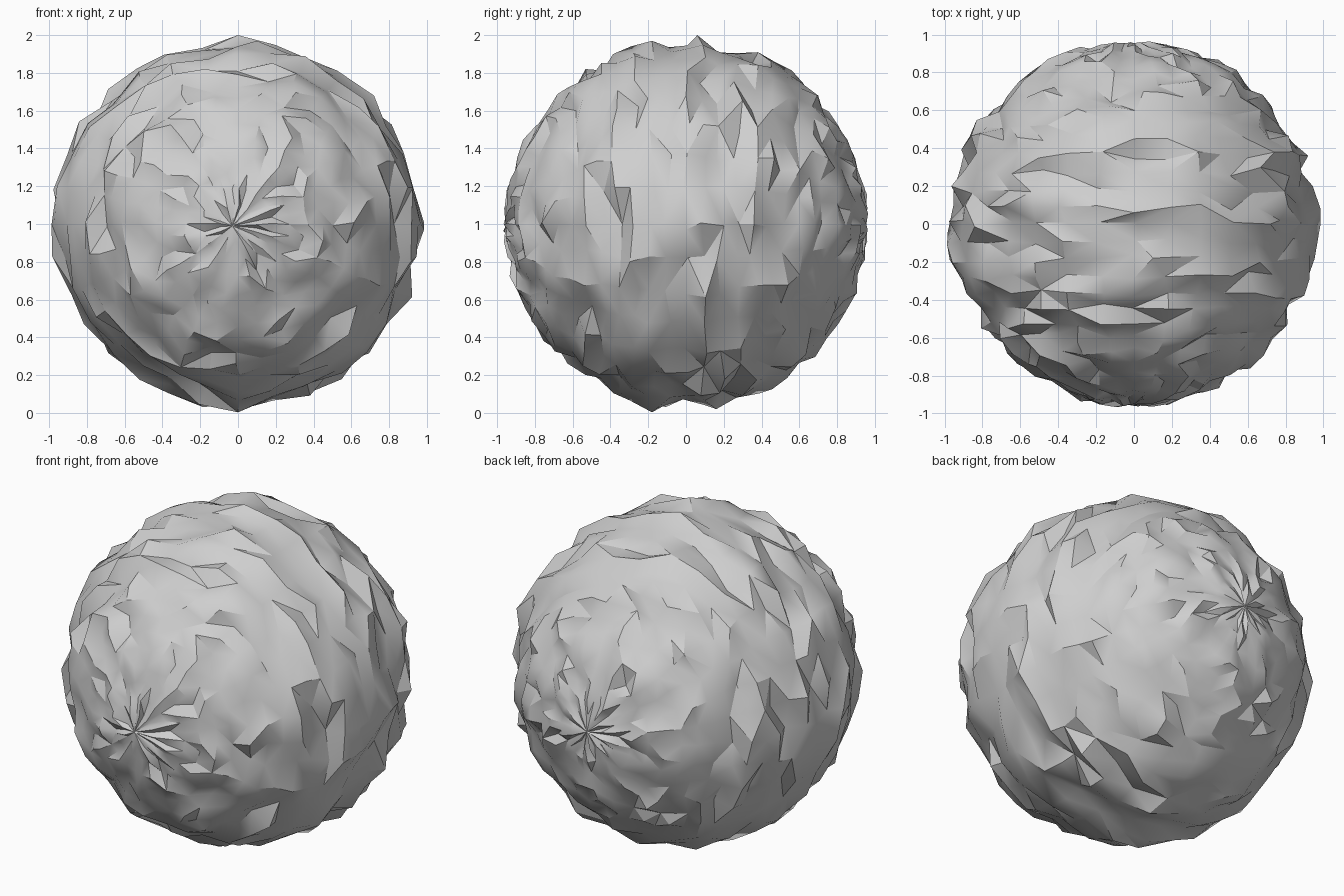
import bpy
import bmesh
import math
import random
from mathutils import Matrix, Vector

default = bpy.data.objects.get("Cube")
if default:
    bpy.data.objects.remove(default, do_unlink=True)

random.seed(5)
RADIUS = 0.95
BUMP = 0.04     # in and out, at the widest ring
SLIDE = 0.02    # sideways, at the widest ring

# Outstanding peaks, measured from the boulder's centre
PEAKS = [(0.0, 0.06, 1.0), (0.1, -0.18, 0.97), (0.0, -0.18, -0.997), (0.02, 0.16, -0.98),
         (0.985, 0.0, -0.03), (0.92, 0.36, 0.0), (-0.985, -0.05, -0.17), (-0.965, 0.2, 0.18),
         (0.05, 0.7, 0.68), (0.0, 0.45, 0.86), (0.72, 0.0, 0.68), (0.0, -0.78, 0.53),
         (-0.03, -0.955, -0.01), (0.0, 0.955, 0.0)]

# Stone colour
stone = bpy.data.materials.new("stone grey")
stone.use_nodes = True
grey = (0.62, 0.62, 0.62, 1.0)
stone.diffuse_color = grey
stone.node_tree.nodes["Principled BSDF"].inputs["Base Color"].default_value = grey

# Boulder: a sphere with its poles at front and back, roughened vertex by vertex
bm = bmesh.new()
bmesh.ops.create_uvsphere(bm, u_segments=32, v_segments=32, radius=RADIUS,
                          matrix=Matrix.Rotation(math.radians(90), 4, 'X'))
for v in bm.verts:
    girth = math.hypot(v.co.x, v.co.z) / RADIUS    # calmer towards the poles
    bump = BUMP * (0.4 + 0.6 * girth)
    slide = SLIDE * (0.2 + 0.8 * girth)
    v.co *= 1 + random.uniform(-bump, bump) / RADIUS
    v.co += Vector([random.uniform(-slide, slide) for _ in range(3)])

# Pull the closest vertex out to each peak
for peak in PEAKS:
    tip = Vector(peak)
    min(bm.verts, key=lambda v: v.co.angle(tip)).co = tip

bmesh.ops.translate(bm, verts=bm.verts, vec=(0, 0, 1))
bmesh.ops.triangulate(bm, faces=bm.faces)
bmesh.ops.recalc_face_normals(bm, faces=bm.faces)
mesh = bpy.data.meshes.new("boulder")
bm.to_mesh(mesh)
bm.free()
mesh.materials.append(stone)

boulder = bpy.data.objects.new("boulder", mesh)
bpy.context.collection.objects.link(boulder)

# Smooth shading with crisp creases
bpy.ops.object.select_all(action='DESELECT')
boulder.select_set(True)
bpy.context.view_layer.objects.active = boulder
bpy.ops.object.shade_smooth_by_angle(angle=math.radians(30))
